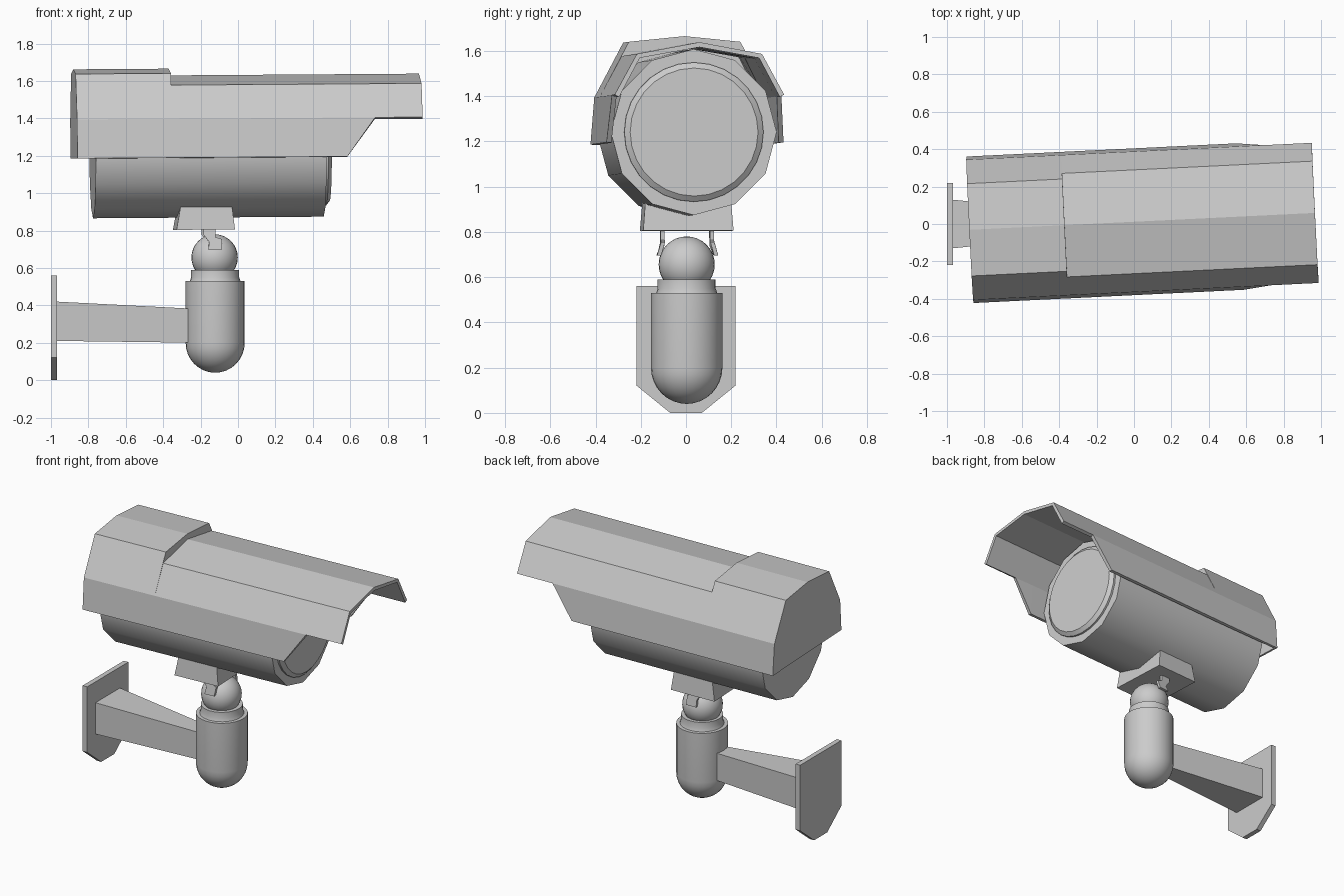
import bpy, bmesh
from math import radians, sin, cos, pi
from mathutils import Matrix, Vector

if "Cube" in bpy.data.objects:
    bpy.data.objects.remove(bpy.data.objects["Cube"])

# The camera head is turned and tilted slightly on its bracket
HEAD = (Matrix.Translation((0, 0.012, 0)) @ Matrix.Rotation(radians(2.8), 4, 'Z')
        @ Matrix.Rotation(radians(-0.4), 4, 'Y'))


def finish(name, bm, matrix=None, smooth=None):
    mesh = bpy.data.meshes.new(name)
    bm.to_mesh(mesh)
    bm.free()
    ob = bpy.data.objects.new(name, mesh)
    bpy.context.collection.objects.link(ob)
    if matrix:
        ob.matrix_world = matrix
    if smooth:
        bpy.ops.object.select_all(action='DESELECT')
        ob.select_set(True)
        bpy.context.view_layer.objects.active = ob
        bpy.ops.object.shade_smooth_by_angle(angle=radians(smooth))
    return ob


def loft(name, rings, matrix=None, smooth=None):
    """Closed solid through matching rings of points."""
    bm = bmesh.new()
    loops = [[bm.verts.new(p) for p in r] for r in rings]
    n = len(loops[0])
    for a, b in zip(loops, loops[1:]):
        for i in range(n):
            j = (i + 1) % n
            bm.faces.new((a[i], a[j], b[j], b[i]))
    bm.faces.new(loops[0])
    bm.faces.new(loops[-1])
    bmesh.ops.recalc_face_normals(bm, faces=bm.faces[:])
    return finish(name, bm, matrix, smooth)


def turned(name, profile, sides, matrix, smooth):
    """Profile of (radius, height) turned about local z."""
    rings = [[(r * cos(2 * pi * i / sides), r * sin(2 * pi * i / sides), h)
              for i in range(sides)] for r, h in profile]
    return loft(name, rings, matrix, smooth)


def rect(x, y, z0, z1):
    return [(x, -y, z0), (x, y, z0), (x, y, z1), (x, -y, z1)]


# Wall plate with clipped lower corners
plate = [(-0.218, 0.56), (-0.218, 0.12), (-0.07, 0), (0.07, 0), (0.218, 0.12), (0.218, 0.56)]
loft("wall_plate", [[(x, y, z) for y, z in plate] for x in (-1.0, -0.967)])

# Tapered arm
loft("arm", [rect(-0.97, 0.13, 0.21, 0.42), rect(-0.2, 0.05, 0.2, 0.38)])

# Round-bottomed post with collar, and the ball joint
post = [(0.158 * sin(a), 0.2 - 0.16 * cos(a)) for a in [pi / 2 * k / 8 for k in range(1, 9)]]
post = [(0.005, 0.04)] + post + [(0.158, 0.53), (0.135, 0.53), (0.128, 0.55), (0.128, 0.59), (0.09, 0.59)]
pole = Matrix.Translation((-0.122, 0.003, 0))
turned("post", post, 28, pole, 35)
bm = bmesh.new()
bmesh.ops.create_uvsphere(bm, u_segments=28, v_segments=16, radius=0.124)
finish("ball_joint", bm, Matrix.Translation((-0.125, 0.003, 0.656)), 35)

# Mounting block and the two prongs gripping the ball
loft("mount_block", [[(x0, -y, z), (x1, -y, z), (x1, y, z), (x0, y, z)]
                     for x0, x1, y, z in ((-0.333, -0.02, 0.2, 0.806), (-0.31, -0.035, 0.19, 0.93))], HEAD)
prong = [(-0.185, 0.82), (-0.12, 0.82), (-0.12, 0.765), (-0.085, 0.755),
         (-0.09, 0.697), (-0.16, 0.697), (-0.155, 0.74), (-0.185, 0.78)]
for side, label in ((-1, "near"), (1, "far")):
    loft("prong_" + label, [[(x, side * (y + max(0, 0.74 - z) * 0.4), z) for x, z in prong]
                            for y in (0.1, 0.118)], HEAD)

# Twelve-sided camera body along x, and the raised lens ring
axis = HEAD @ Matrix.Translation((0, 0, 1.238)) @ Matrix.Rotation(pi / 2, 4, 'Y')
turned("camera_body", [(0.367, -0.77), (0.367, 0.465)], 12, axis, 35)
turned("lens_ring", [(0.308, 0.44), (0.308, 0.478), (0.283, 0.497)], 28, axis, 25)


# Sun hood: half profiles mirrored, skinned along x, closed at the back
def section(x, shoulder, ridge, foot):
    half = [(*foot,), (0.375, 1.40), shoulder]
    pts = [(-y, z) for y, z in half] + [(0, ridge)] + half[::-1]
    return [(x, y, z) for y, z in pts]


low, high, foot, cut = (0.277, 1.58), (0.247, 1.643), (0.392, 1.192), (0.375, 1.40)
stations = [section(-0.87, high, 1.668, foot), section(-0.36, high, 1.668, foot),
            section(-0.36, low, 1.632, foot), section(0.575, low, 1.632, foot),
            section(0.725, low, 1.632, cut), section(0.98, low, 1.632, cut)]
bm = bmesh.new()
cache = {}


def vert(p):
    if p not in cache:
        cache[p] = bm.verts.new(p)
    return cache[p]


def face(points):
    vs = list(dict.fromkeys(vert(p) for p in points))
    if len(vs) > 2:
        bm.faces.new(vs)


for a, b in zip(stations, stations[1:]):
    for i in range(6):
        face((a[i], a[i + 1], b[i + 1], b[i]))
face(stations[0])
bmesh.ops.recalc_face_normals(bm, faces=bm.faces[:])
bm.normal_update()
if max(bm.faces, key=lambda f: f.calc_center_median().z).normal.z < 0:
    bmesh.ops.reverse_faces(bm, faces=bm.faces[:])
hood = finish("sun_hood", bm, HEAD)
shell = hood.modifiers.new("thickness", 'SOLIDIFY')
shell.thickness = 0.022
shell.offset = -1
